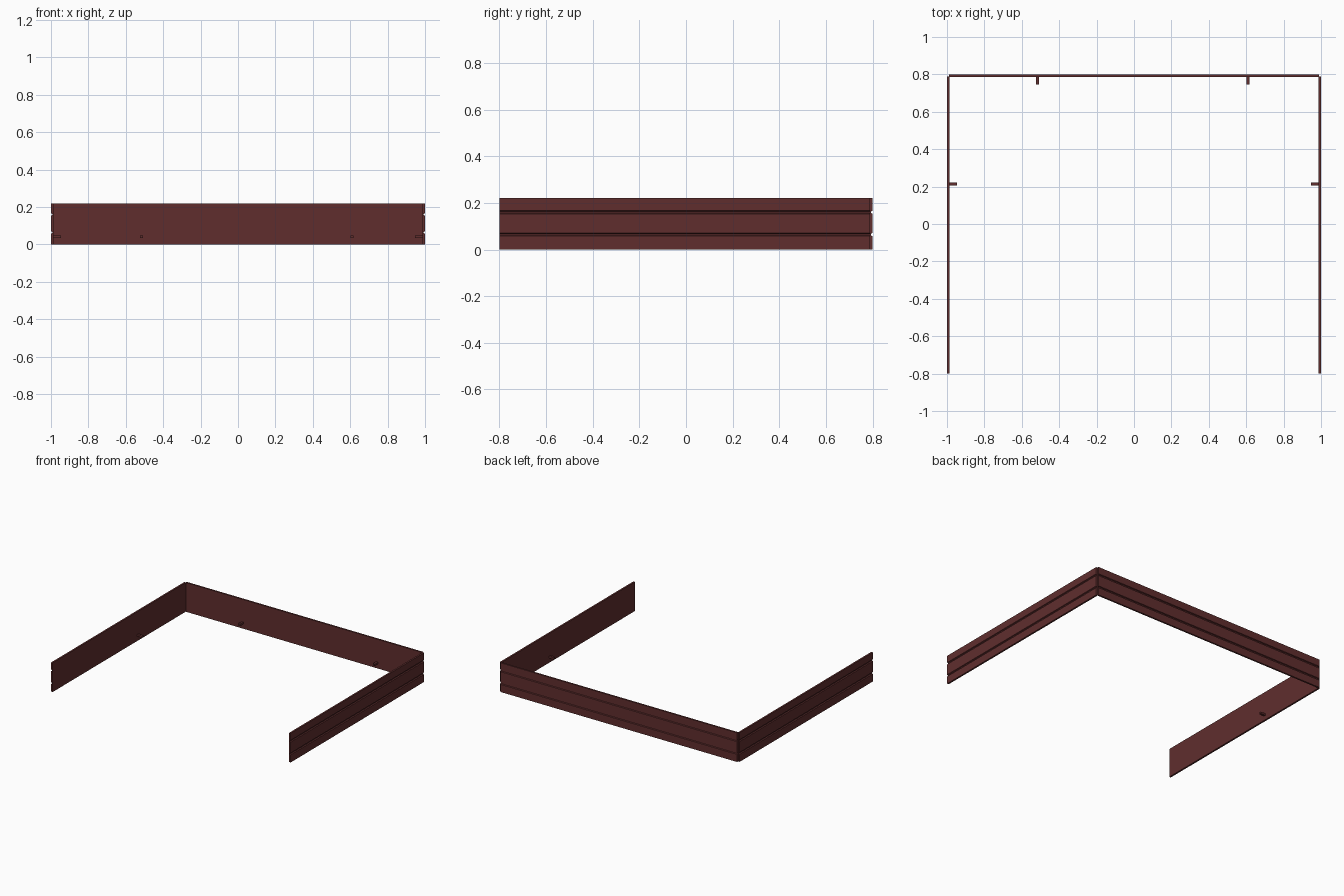
import bpy
import bmesh
from mathutils import Matrix, Vector
from math import pi

cube = bpy.data.objects.get("Cube")
if cube:
    bpy.data.objects.remove(cube, do_unlink=True)

HEIGHT, THICK = 0.22, 0.013
GROOVES, GROOVE_HALF, GROOVE_DEPTH = (0.064, 0.16), 0.007, 0.007

# Single dark red-brown paint
paint = bpy.data.materials.new("dark_red_brown")
paint.use_nodes = True
paint.diffuse_color = (0.115, 0.027, 0.027, 1)
paint.node_tree.nodes["Principled BSDF"].inputs["Base Color"].default_value = paint.diffuse_color


def finish(name, bm, matrix):
    bmesh.ops.recalc_face_normals(bm, faces=bm.faces)
    mesh = bpy.data.meshes.new(name)
    bm.to_mesh(mesh)
    bm.free()
    mesh.materials.append(paint)
    obj = bpy.data.objects.new(name, mesh)
    obj.matrix_world = matrix
    bpy.context.collection.objects.link(obj)


def panel(name, start, end, matrix):
    """Board wall along local x, grooved outer face at local y = 0."""
    profile = [(-THICK, 0), (0, 0)]
    for z in GROOVES:
        profile += [(0, z - GROOVE_HALF), (-GROOVE_DEPTH, z - GROOVE_HALF / 2),
                    (-GROOVE_DEPTH, z + GROOVE_HALF / 2), (0, z + GROOVE_HALF)]
    profile += [(0, HEIGHT), (-THICK, HEIGHT)]
    bm = bmesh.new()
    face = bm.faces.new([bm.verts.new((start, y, z)) for y, z in profile])
    extruded = bmesh.ops.extrude_face_region(bm, geom=[face], use_keep_orig=True)
    moved = [v for v in extruded["geom"] if isinstance(v, bmesh.types.BMVert)]
    bmesh.ops.translate(bm, verts=moved, vec=Vector((end - start, 0, 0)))
    finish(name, bm, matrix)


def tab(name, along, matrix):
    """Small mounting tab on the inner face of a wall."""
    bm = bmesh.new()
    bmesh.ops.create_cube(bm, size=1)
    bmesh.ops.scale(bm, verts=bm.verts, vec=(0.016, 0.04, 0.014))
    bmesh.ops.translate(bm, verts=bm.verts, vec=(along, -THICK - 0.02, 0.042))
    finish(name, bm, matrix)


# Back wall with two tabs
back = Matrix.Translation((0, 0.8, 0))
panel("back_wall", -0.988, 0.988, back)
tab("back_tab_right", -0.515, back)
tab("back_tab_left", 0.61, back)

# Side walls, grooves outward, one tab each
for side, sign in (("left", 1), ("right", -1)):
    place = Matrix.Translation((sign, 0, 0)) @ Matrix.Rotation(-sign * pi / 2, 4, "Z")
    ends = sorted((-sign * 0.788, sign * 0.8))
    panel(side + "_wall", ends[0], ends[1], place)
    tab(side + "_tab", -sign * 0.215, place)
